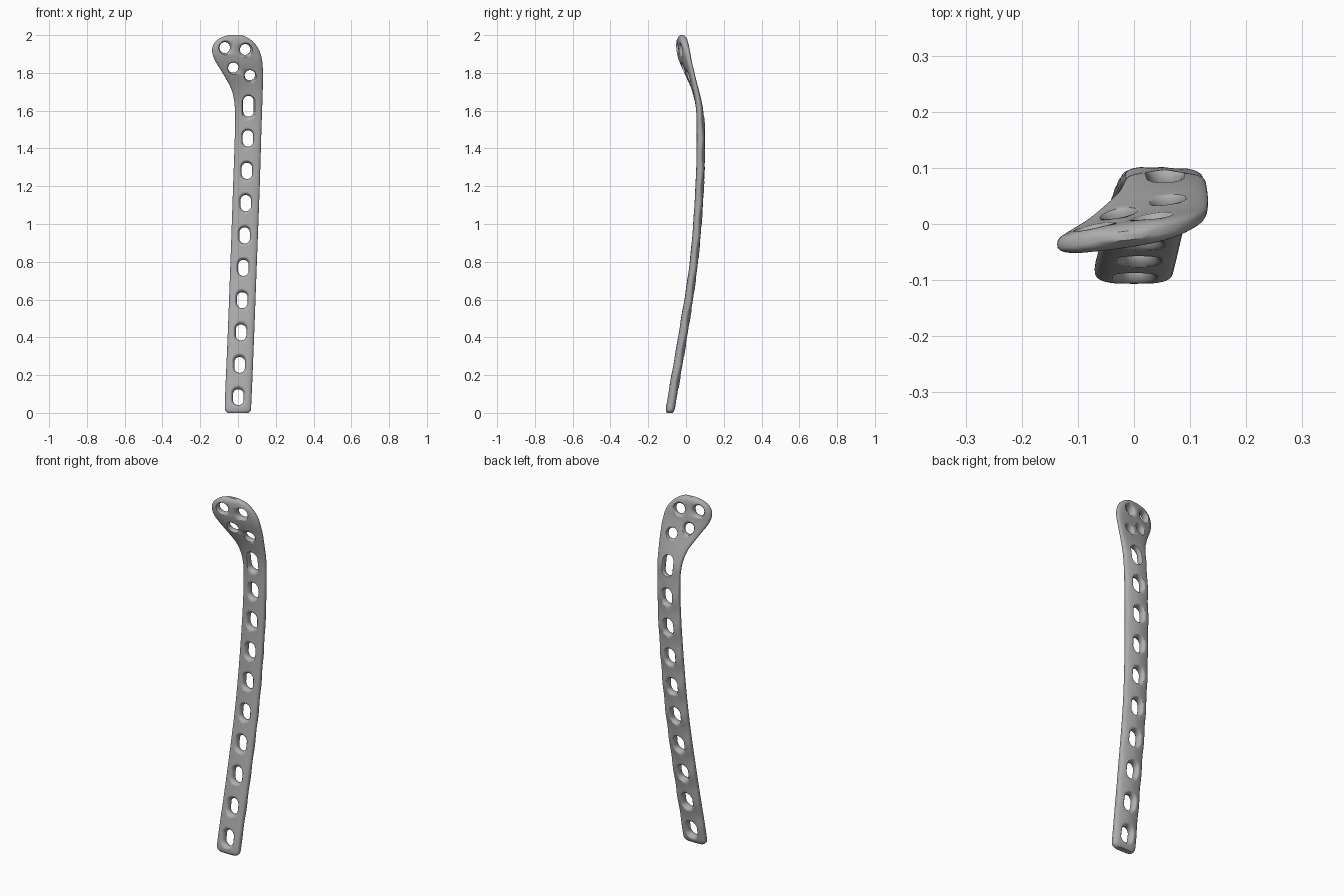
import bpy, bmesh, math
from mathutils import Vector

if "Cube" in bpy.data.objects:
    bpy.data.objects.remove(bpy.data.objects["Cube"], do_unlink=True)

steel = bpy.data.materials.new("brushed_grey")
steel.use_nodes = True
steel.diffuse_color = (0.42, 0.42, 0.42, 1)
steel.node_tree.nodes["Principled BSDF"].inputs["Base Color"].default_value = (0.42, 0.42, 0.42, 1)

# Stations up the plate: height, right edge, left edge, depth, sideways slope, thickness
STATIONS = [
    (0.0, -.055, .055, -.085, 0, .03),
    (.012, -.067, .067, -.084, 0, .044),
    (.04, -.07, .07, -.08, 0, .05),
    (.4, -.055, .085, -.018, 0, .05),
    (.8, -.04, .1, .042, 0, .046),
    (1.2, -.026, .115, .073, -.02, .046),
    (1.5, -.016, .124, .079, -.03, .044),
    (1.62, -.017, .128, .07, 0, .038),
    (1.71, -.034, .131, .049, .06, .034),
    (1.8, -.082, .132, .018, .15, .036),
    (1.87, -.124, .127, -.005, .17, .042),
    (1.92, -.137, .112, -.015, .17, .046),
    (1.96, -.124, .085, -.02, .15, .046),
    (1.985, -.092, .053, -.021, .13, .038),
    (2.0, -.05, .02, -.021, .1, .016),
]
SLOT_START, SLOT_STEP, SLOT_COUNT = .083, .1712, 10
SIDES = 40


def tangent(i):
    a, b = STATIONS[max(i - 1, 0)], STATIONS[min(i + 1, len(STATIONS) - 1)]
    return [(q - p) / (b[0] - a[0]) for p, q in zip(a, b)]


def station_at(z):
    """Smooth interpolation between the stations."""
    i = 0
    while i < len(STATIONS) - 2 and z > STATIONS[i + 1][0]:
        i += 1
    a, b = STATIONS[i], STATIONS[i + 1]
    h = b[0] - a[0]
    t = (z - a[0]) / h
    s = t * t * (3 - 2 * t)
    m, n = t * (1 - t) ** 2 * h, t * t * (t - 1) * h
    return [p + (q - p) * s + m * u + n * v
            for p, q, u, v in zip(a, b, tangent(i), tangent(i + 1))]


def centre_depth(x, z):
    _, x0, x1, y, slope, _ = station_at(z)
    return y + slope * (x - (x0 + x1) / 2)


def power(v, e):
    return math.copysign(abs(v) ** e, v)


def finish(bm, name):
    bmesh.ops.recalc_face_normals(bm, faces=bm.faces)
    mesh = bpy.data.meshes.new(name)
    bm.to_mesh(mesh)
    bm.free()
    mesh.materials.append(steel)
    obj = bpy.data.objects.new(name, mesh)
    bpy.context.collection.objects.link(obj)
    return obj


def loft(bm, rings):
    """Skin a stack of point rings and cap both ends."""
    loops = [[bm.verts.new(p) for p in ring] for ring in rings]
    for a, b in zip(loops, loops[1:]):
        for k in range(len(a)):
            j = (k + 1) % len(a)
            bm.faces.new((a[k], a[j], b[j], b[k]))
    bm.faces.new(loops[0])
    bm.faces.new(loops[-1])


def plate_ring(z):
    _, x0, x1, y, slope, thick = station_at(z)
    # Back edges are scalloped between the slots
    phase = math.cos(math.tau * (z - SLOT_START) / SLOT_STEP)
    wave = .009 * (1 - phase) / 2 if .1 < z < 1.6 else 0
    ring = []
    for k in range(SIDES):
        a = math.tau * k / SIDES
        u, v = power(math.cos(a), .6), power(math.sin(a), .7)
        dx = u * (x1 - x0) / 2
        dy = v * thick / 2 + slope * dx
        if v > 0:
            dy -= wave * v * abs(u)
        ring.append(((x0 + x1) / 2 + dx, y + dy, z))
    return ring


# Curved plate body
heights = []
for a, b in zip(STATIONS, STATIONS[1:]):
    n = max(4, round((b[0] - a[0]) / .014))
    heights += [a[0] + (b[0] - a[0]) * i / n for i in range(n)]
heights.append(STATIONS[-1][0])
bm = bmesh.new()
loft(bm, [plate_ring(z) for z in heights])
plate = finish(bm, "bone_plate")


def add_hole(bm, x, z, half_width, half_height):
    """Rounded hole through the plate, flared toward both faces."""
    e = .01
    centre = Vector((x, centre_depth(x, z), z))
    across = Vector((2 * e, centre_depth(x + e, z) - centre_depth(x - e, z), 0)).normalized()
    up = Vector((0, centre_depth(x, z + e) - centre_depth(x, z - e), 2 * e)).normalized()
    normal = up.cross(across).normalized()
    rings = []
    for t in (-.06, -.03, -.025, -.02, -.015, -.009, 0, .009, .015, .02, .025, .03, .06):
        flare = .016 * min(abs(t) / .026, 1.15) ** 2.5
        ring = []
        for k in range(32):
            a = math.tau * (k + .5) / 32
            c, s = math.cos(a), math.sin(a)
            r = half_width + flare
            straight = math.copysign(half_height - half_width, s)
            ring.append(centre + across * (r * c) + up * (r * s + straight) + normal * t)
        rings.append(ring)
    loft(bm, rings)


# Shaft slots, the top one longer, and four round head holes
bm = bmesh.new()
for i in range(SLOT_COUNT):
    z = SLOT_START + SLOT_STEP * i
    _, x0, x1 = station_at(z)[:3]
    top = i == SLOT_COUNT - 1
    add_hole(bm, (x0 + x1) / 2, z, .028, .056 if top else .043)
for x, z in ((-.07, 1.934), (.038, 1.924), (-.025, 1.828), (.063, 1.788)):
    add_hole(bm, x, z, .028, .029)
cutter = finish(bm, "hole_cutter")
cutter.hide_render = True

cut = plate.modifiers.new("holes", 'BOOLEAN')
cut.operation = 'DIFFERENCE'
cut.solver = 'EXACT'
cut.object = cutter
for o in bpy.context.selected_objects:
    o.select_set(False)
bpy.context.view_layer.objects.active = plate
plate.select_set(True)
bpy.ops.object.modifier_apply(modifier=cut.name)
bpy.data.objects.remove(cutter, do_unlink=True)
bpy.ops.object.shade_smooth_by_angle(angle=math.radians(50))
